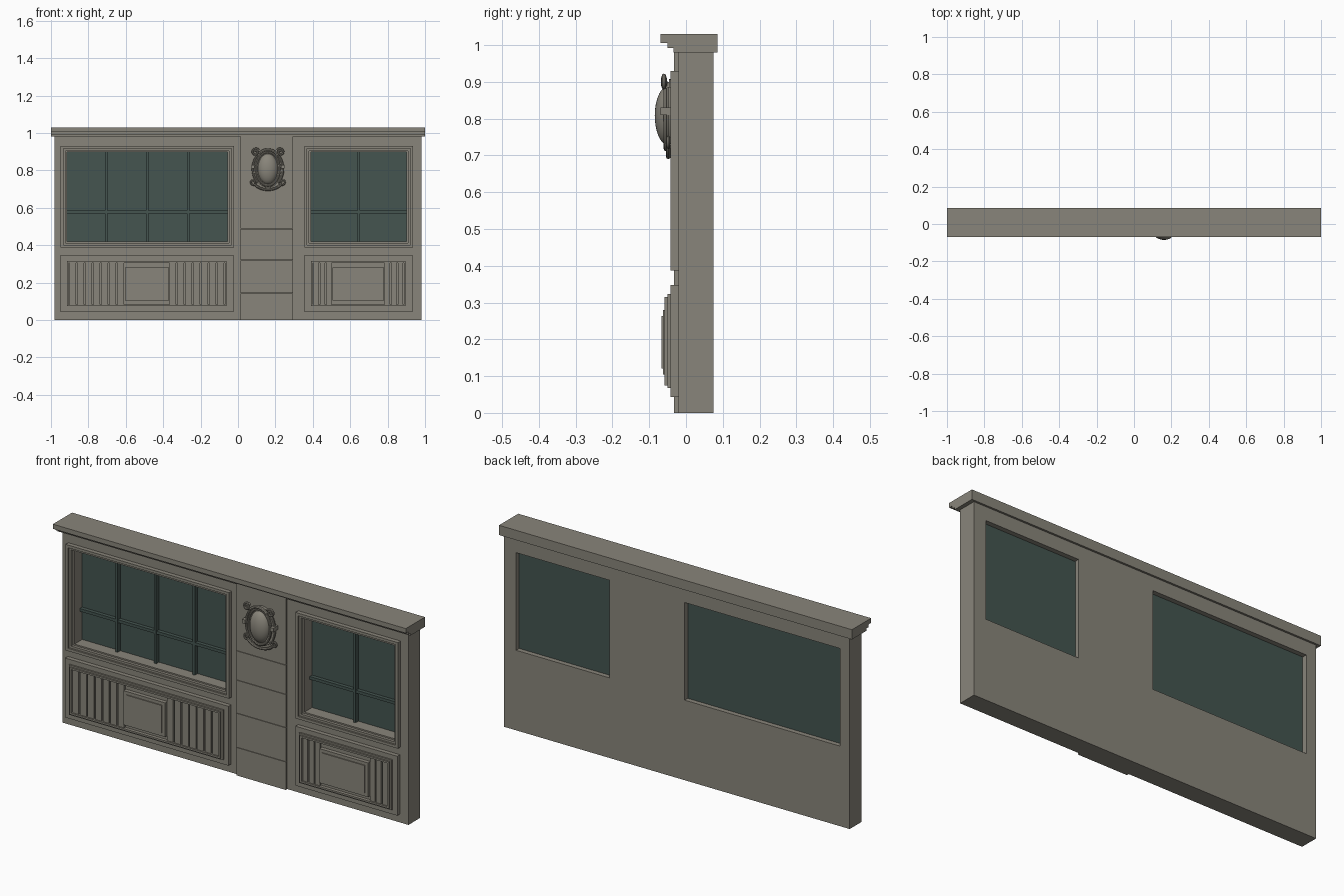
import bpy, bmesh, math
from mathutils import Matrix

cube = bpy.data.objects.get("Cube")
if cube:
    bpy.data.objects.remove(cube, do_unlink=True)


def material(name, rgb):
    m = bpy.data.materials.new(name)
    m.use_nodes = True
    m.diffuse_color = (*rgb, 1)
    m.node_tree.nodes["Principled BSDF"].inputs["Base Color"].default_value = (*rgb, 1)
    return m


STONE = material("warm grey paint", (0.25, 0.235, 0.196))
GLASS = material("dark teal glass", (0.058, 0.09, 0.08))


def finish(name, bm, mat=STONE, smooth=False):
    bmesh.ops.recalc_face_normals(bm, faces=bm.faces)
    me = bpy.data.meshes.new(name)
    bm.to_mesh(me)
    bm.free()
    me.materials.append(mat)
    ob = bpy.data.objects.new(name, me)
    bpy.context.collection.objects.link(ob)
    if smooth:
        bpy.ops.object.select_all(action='DESELECT')
        ob.select_set(True)
        bpy.context.view_layer.objects.active = ob
        bpy.ops.object.shade_smooth_by_angle(angle=math.radians(40))
    return ob


def add_box(bm, x0, x1, y0, y1, z0, z1):
    vs = bmesh.ops.create_cube(bm, size=1)["verts"]
    for v in vs:
        v.co = ((x0 + x1) / 2 + v.co.x * (x1 - x0),
                (y0 + y1) / 2 + v.co.y * (y1 - y0),
                (z0 + z1) / 2 + v.co.z * (z1 - z0))


def box(name, *dims, mat=STONE):
    bm = bmesh.new()
    add_box(bm, *dims)
    return finish(name, bm, mat)


def sheet(name, xs, zs, holes, y0, y1):
    """Slab on a grid of cuts, leaving out the hole cells."""
    bm = bmesh.new()
    grid = [[bm.verts.new((x, y0, z)) for z in zs] for x in xs]
    for i in range(len(xs) - 1):
        for j in range(len(zs) - 1):
            if (i, j) not in holes:
                bm.faces.new((grid[i][j], grid[i + 1][j], grid[i + 1][j + 1], grid[i][j + 1]))
    loose = [v for v in bm.verts if not v.link_faces]
    bmesh.ops.delete(bm, geom=loose, context='VERTS')
    ext = bmesh.ops.extrude_face_region(bm, geom=bm.faces[:], use_keep_orig=True)
    for v in ext["geom"]:
        if isinstance(v, bmesh.types.BMVert):
            v.co.y = y1
    return finish(name, bm)


def ring(name, x0, x1, z0, z1, w, y0, y1):
    """Rectangular picture-frame moulding."""
    return sheet(name, (x0, x0 + w, x1 - w, x1), (z0, z0 + w, z1 - w, z1), {(1, 1)}, y0, y1)


# Wall with two window openings
sheet("wall", (-0.98, -0.925, -0.045, 0.38, 0.91, 0.98), (0, 0.41, 0.91, 0.985),
      {(1, 1), (3, 1)}, -0.02, 0.075)

# Cornice profile run along the top
bm = bmesh.new()
profile = [(0.085, 0.98), (0.085, 1.03), (-0.07, 1.03), (-0.07, 1.006), (-0.05, 1.006),
           (-0.05, 0.992), (-0.034, 0.992), (-0.034, 0.98)]
end = bm.faces.new([bm.verts.new((-1, y, z)) for y, z in profile])
side = bmesh.ops.extrude_face_region(bm, geom=[end], use_keep_orig=True)
for v in side["geom"]:
    if isinstance(v, bmesh.types.BMVert):
        v.co.x = 1
finish("cornice", bm)

# Pilaster of stacked blocks with hairline joints
bm = bmesh.new()
joints = [0, 0.145, 0.32, 0.49, 0.64, 0.982]
for low, high in zip(joints, joints[1:]):
    add_box(bm, 0.013, 0.293, -0.032, -0.015, low, high - 0.002)
finish("pilaster", bm)


def window(side, x0, x1, panes):
    z0, z1 = 0.387, 0.93
    ring(side + "_window_outer_frame", x0, x1, z0, z1, 0.014, -0.042, -0.01)
    ring(side + "_window_middle_frame", x0 + 0.014, x1 - 0.014, z0 + 0.014, z1 - 0.014,
         0.011, -0.033, -0.01)
    ring(side + "_window_sash", x0 + 0.023, x1 - 0.023, z0 + 0.021, z1 - 0.021,
         0.011, -0.018, 0.047)
    a, b = x0 + 0.025, x1 - 0.025
    low, high = z0 + 0.024, z1 - 0.021
    box(side + "_window_glass", a, b, 0.044, 0.052, low, high, mat=GLASS)
    bm = bmesh.new()
    for i in range(1, panes):
        x = a + (b - a) * i / panes
        add_box(bm, x - 0.006, x + 0.006, 0.022, 0.046, low, high)
    add_box(bm, a, b, 0.025, 0.046, 0.57, 0.585)
    finish(side + "_window_bars", bm, GLASS)


def lower_panel(side, x0, x1, c0, c1):
    z0, z1 = 0.043, 0.347
    box(side + "_panel_board", x0, x1, -0.042, -0.015, z0, z1)
    ring(side + "_panel_outer_moulding", x0 + 0.026, x1 - 0.026, z0 + 0.024, z1 - 0.024,
         0.012, -0.05, -0.04)
    ring(side + "_panel_inner_moulding", x0 + 0.036, x1 - 0.036, z0 + 0.032, z1 - 0.032,
         0.009, -0.059, -0.04)
    # Vertical slats either side of the middle block
    bm = bmesh.new()
    for a, b in ((x0 + 0.045, c0), (c1, x1 - 0.045)):
        n = round((b - a) / 0.042)
        pitch = (b - a) / n
        for i in range(n):
            add_box(bm, a + i * pitch + 0.004, a + (i + 1) * pitch - 0.004,
                    -0.052, -0.04, z0 + 0.04, z1 - 0.04)
    finish(side + "_panel_slats", bm)
    box(side + "_panel_block", c0, c1, -0.062, -0.04, 0.105, 0.28)
    box(side + "_panel_block_face", c0 + 0.017, c1 - 0.017, -0.067, -0.06, 0.121, 0.264)


window("right", -0.948, -0.022, 4)
window("left", 0.355, 0.935, 2)
lower_panel("right", -0.95, -0.025, -0.605, -0.37)
lower_panel("left", 0.355, 0.932, 0.505, 0.78)

# Oval medallion on the pilaster
CX, CZ = 0.16, 0.808


def oval(name, rx, rz, y0, y1):
    bm = bmesh.new()
    bmesh.ops.create_cone(bm, cap_ends=True, segments=32, radius1=1, radius2=1, depth=1,
                          matrix=Matrix.Translation((CX, (y0 + y1) / 2, CZ))
                          @ Matrix.Diagonal((rx, y1 - y0, rz, 1))
                          @ Matrix.Rotation(math.pi / 2, 4, 'X'))
    return finish(name, bm, smooth=True)


oval("medallion_back", 0.078, 0.1, -0.046, -0.03)
oval("medallion_step", 0.066, 0.092, -0.054, -0.04)
bm = bmesh.new()
bmesh.ops.create_uvsphere(bm, u_segments=32, v_segments=16, radius=1,
                          matrix=Matrix.Translation((CX, -0.045, CZ))
                          @ Matrix.Diagonal((0.055, 0.04, 0.083, 1)))
finish("medallion_dome", bm, smooth=True)


def tube(name, points, radius, y, closed=False):
    cu = bpy.data.curves.new(name, 'CURVE')
    cu.dimensions = '3D'
    cu.bevel_depth = radius
    cu.bevel_resolution = 2
    cu.use_fill_caps = True
    sp = cu.splines.new('POLY')
    sp.points.add(len(points) - 1)
    for p, (x, z) in zip(sp.points, points):
        p.co = (CX + x, y, CZ + z, 1)
    sp.use_cyclic_u = closed
    tmp = bpy.data.objects.new(name, cu)
    bm = bmesh.new()
    bpy.context.collection.objects.link(tmp)
    bm.from_mesh(bpy.data.meshes.new_from_object(
        tmp.evaluated_get(bpy.context.evaluated_depsgraph_get())))
    bpy.data.objects.remove(tmp)
    finish(name, bm, smooth=True)


def arc(cx, cz, rx, rz, a0, a1, n=16, shrink=1.0):
    pts = []
    for i in range(n + 1):
        t = i / n
        a = math.radians(a0 + (a1 - a0) * t)
        s = 1 + (shrink - 1) * t
        pts.append((cx + rx * s * math.cos(a), cz + rz * s * math.sin(a)))
    return pts


tube("medallion_rim", arc(0, 0, 0.063, 0.09, 0, 348.75, 31), 0.006, -0.055, True)
tube("crest_band", arc(0, 0.045, 0.06, 0.057, 40, 140), 0.008, -0.06)
tube("base_band", arc(0, -0.055, 0.08, 0.056, 205, 335), 0.007, -0.048)
for s, label in ((-1, "right"), (1, "left")):
    flip = lambda pts: [(s * x, z) for x, z in pts]
    tube(label + "_crest_scroll", flip(arc(0.066, 0.09, 0.02, 0.02, 150, -330, 24, 0.3)),
         0.006, -0.06)
    tube(label + "_base_scroll", flip(arc(0.078, -0.07, 0.016, 0.016, -110, 240, 20, 0.3)),
         0.005, -0.048)
    tube(label + "_side_band", flip(arc(0, 0, 0.081, 0.1, -48, 48)), 0.006, -0.047)
    x = CX + s * 0.08
    box(label + "_side_boss", x - 0.009, x + 0.009, -0.07, -0.03, CZ + 0.002, CZ + 0.022)
